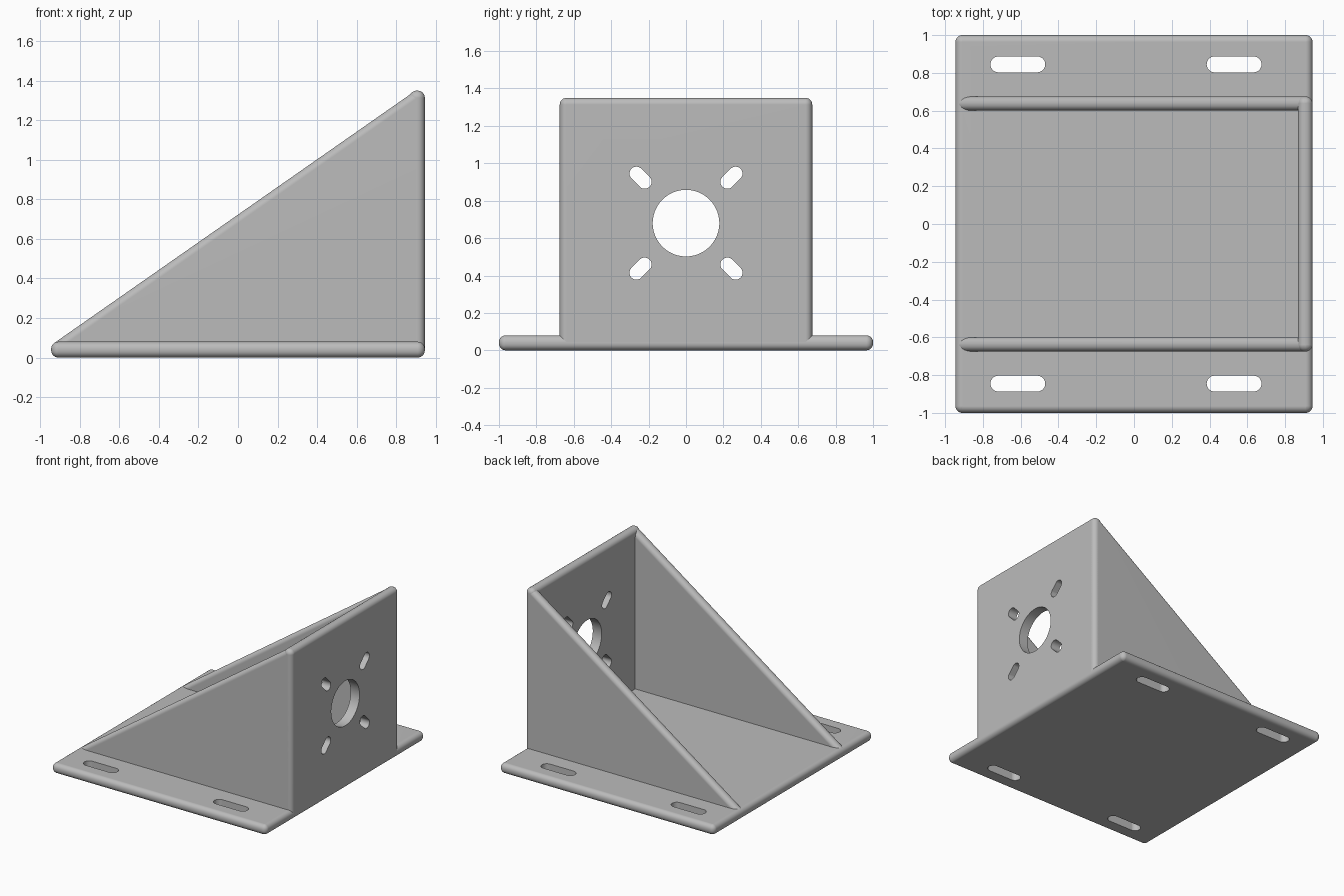
import bpy, bmesh, math
from mathutils import Matrix, Vector

default = bpy.data.objects.get("Cube")
if default:
    bpy.data.objects.remove(default, do_unlink=True)

R = 0.036                       # edge rounding
X, Y = 0.945 - R, 1.0 - R       # corner centres of the base
WALL_Y = (0.675 - R, 0.6 + R)   # corner centres across a side wall
AXIS_Z = 0.68                   # height of the motor axis

grey = bpy.data.materials.new("grey metal")
grey.use_nodes = True
colour = (0.5, 0.5, 0.5, 1)
grey.diffuse_color = colour
grey.node_tree.nodes["Principled BSDF"].inputs["Base Color"].default_value = colour


def add_object(name, bm):
    bmesh.ops.recalc_face_normals(bm, faces=bm.faces[:])
    mesh = bpy.data.meshes.new(name)
    bm.to_mesh(mesh)
    bm.free()
    obj = bpy.data.objects.new(name, mesh)
    mesh.materials.append(grey)
    bpy.context.collection.objects.link(obj)
    return obj


def rounded_part(name, centres):
    """Convex solid with rounded edges, wrapped around a sphere at each corner."""
    bm = bmesh.new()
    for c in centres:
        bmesh.ops.create_uvsphere(bm, u_segments=24, v_segments=12, radius=R,
                                  matrix=Matrix.Translation(c))
    points = [v.co.copy() for v in bm.verts]
    bm.free()
    bm = bmesh.new()
    for p in points:
        bm.verts.new(p)
    hull = bmesh.ops.convex_hull(bm, input=bm.verts[:], use_existing_faces=False)
    spare = {g for g in hull["geom_interior"] + hull["geom_unused"]
             if isinstance(g, bmesh.types.BMVert)}
    bmesh.ops.delete(bm, geom=list(spare), context='VERTS')
    bmesh.ops.dissolve_limit(bm, angle_limit=math.radians(0.5),
                             verts=bm.verts[:], edges=bm.edges[:])
    return add_object(name, bm)


def slot(bm, centre, half, radius, matrix, sides=48):
    """Round-ended prism in the local xy plane; a zero half length makes a cylinder."""
    ring = []
    for i in range(sides):
        a = 2 * math.pi * (i + 0.5) / sides
        d = Vector((math.cos(a), math.sin(a), 0)) * radius
        end = half if half.dot(d) > 0 else -half
        ring.append(bm.verts.new(matrix @ (centre + end + d + Vector((0, 0, -0.2)))))
    face = bm.faces.new(ring)
    ext = bmesh.ops.extrude_face_region(bm, geom=[face])
    shift = matrix.to_3x3() @ Vector((0, 0, 0.4))
    bmesh.ops.translate(bm, vec=shift,
                        verts=[g for g in ext["geom"] if isinstance(g, bmesh.types.BMVert)])


def activate(obj):
    bpy.ops.object.select_all(action='DESELECT')
    obj.select_set(True)
    bpy.context.view_layer.objects.active = obj


def cut(obj, bm):
    cutter = add_object("hole_cutter", bm)
    cutter.hide_render = True
    mod = obj.modifiers.new("holes", 'BOOLEAN')
    mod.operation, mod.solver, mod.object = 'DIFFERENCE', 'EXACT', cutter
    activate(obj)
    bpy.ops.object.modifier_apply(modifier=mod.name)
    bpy.data.objects.remove(cutter, do_unlink=True)


# Base plate with four mounting slots
base = rounded_part("base_plate", [(x, y, z) for x in (-X, X) for y in (-Y, Y)
                                   for z in (R, 0.08 - R)])
bm = bmesh.new()
for x in (-0.615, 0.53):
    for y in (-0.845, 0.845):
        slot(bm, Vector((x, y, 0)), Vector((0.103, 0, 0)), 0.042, Matrix())
cut(base, bm)

# Upright motor plate with a shaft hole and four diagonal slots
plate = rounded_part("motor_plate", [(x, y, z) for x in (0.867 + R, X)
                                     for y in (-WALL_Y[0], WALL_Y[0])
                                     for z in (0.04, 1.35 - R)])
facing = Matrix.Translation((0.9, 0, AXIS_Z)) @ Matrix(
    ((0, 0, 1, 0), (1, 0, 0, 0), (0, 1, 0, 0), (0, 0, 0, 1)))
bm = bmesh.new()
slot(bm, Vector(), Vector(), 0.178, facing, 64)
for sy in (-1, 1):
    for sz in (-1, 1):
        diagonal = Vector((sy, sz, 0))
        slot(bm, diagonal * 0.243, diagonal * 0.022, 0.037, facing)
cut(plate, bm)

# Triangular side walls
walls = []
for side, name in ((1, "back_wall"), (-1, "front_wall")):
    walls.append(rounded_part(name, [(x, side * y, z) for y in WALL_Y for x, z in
                                     ((-X, 0.044), (X, 0.044), (X, 1.35 - R))]))

# Smooth roundings, crisp flats
for obj in [base, plate] + walls:
    activate(obj)
    bpy.ops.object.shade_smooth_by_angle(angle=math.radians(35))
    mod = obj.modifiers.new("flat_normals", 'WEIGHTED_NORMAL')
    mod.keep_sharp = True
